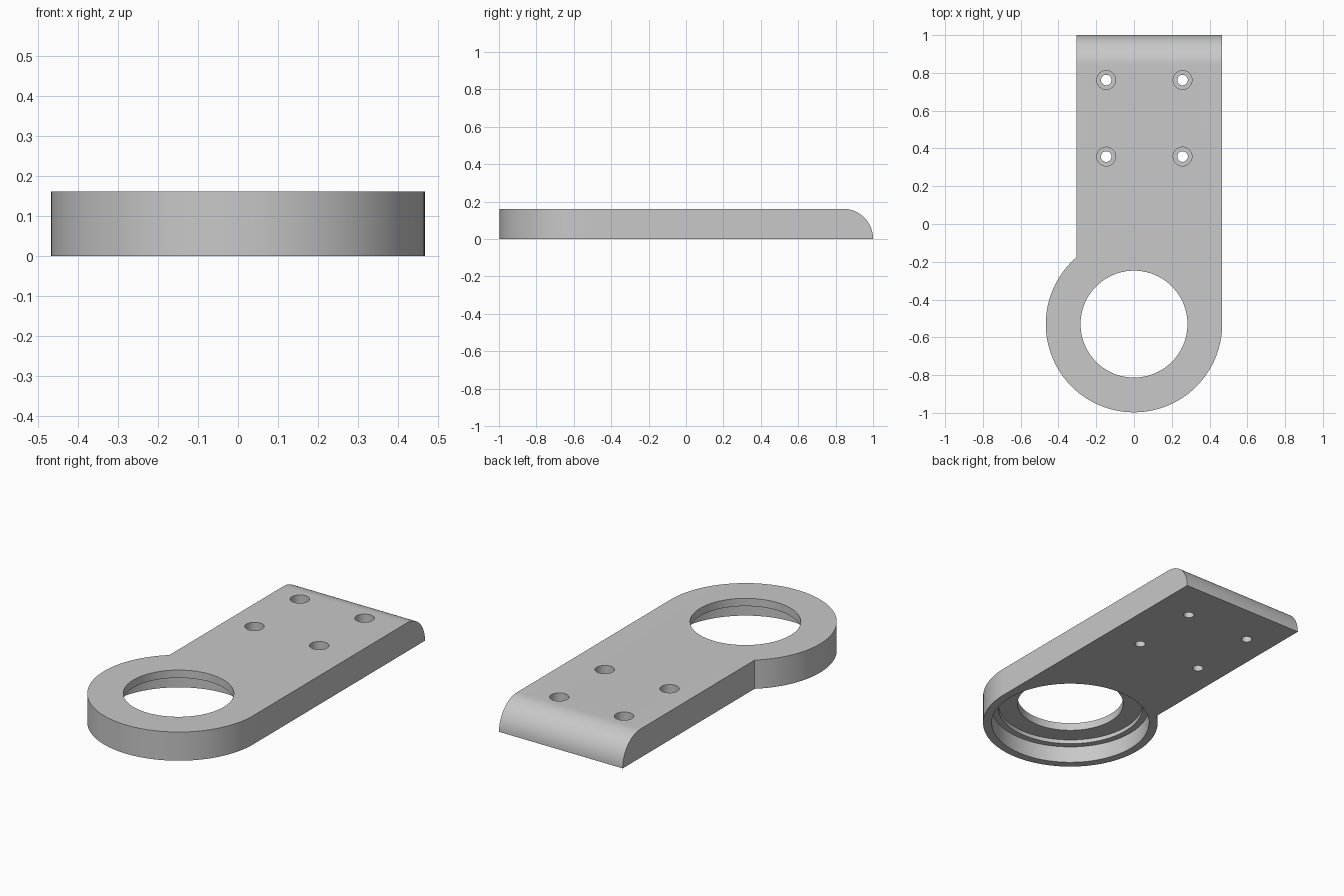
import bpy
import bmesh
from math import sin, cos, pi, acos

THICK = 0.162
RING_Y, RING_R = -0.53, 0.467
LEFT_X = -0.305

cube = bpy.data.objects.get("Cube")
if cube:
    bpy.data.objects.remove(cube, do_unlink=True)

grey = bpy.data.materials.new("plain grey")
grey.use_nodes = True
grey.diffuse_color = (0.58, 0.58, 0.58, 1)
grey.node_tree.nodes["Principled BSDF"].inputs["Base Color"].default_value = grey.diffuse_color


def make_object(name, bm):
    bmesh.ops.recalc_face_normals(bm, faces=bm.faces)
    mesh = bpy.data.meshes.new(name)
    bm.to_mesh(mesh)
    bm.free()
    mesh.materials.append(grey)
    obj = bpy.data.objects.new(name, mesh)
    bpy.context.collection.objects.link(obj)
    return obj


def stepped_cutter(name, x, y, profile, sides):
    """Round cutter from (radius, height) pairs, closed at both ends."""
    bm = bmesh.new()
    rings = [[bm.verts.new((x + r * cos(2 * pi * i / sides),
                            y + r * sin(2 * pi * i / sides), z))
              for i in range(sides)] for r, z in profile]
    for low, high in zip(rings, rings[1:]):
        for i in range(sides):
            j = (i + 1) % sides
            bm.faces.new((low[i], low[j], high[j], high[i]))
    bm.faces.new(rings[0])
    bm.faces.new(rings[-1])
    obj = make_object(name, bm)
    obj.hide_render = True
    return obj


# Plate outline: arm with a round ring end
start, end = 0.0, -2 * pi + acos(LEFT_X / RING_R)
steps = 80
outline = [(RING_R * cos(start + (end - start) * i / steps),
            RING_Y + RING_R * sin(start + (end - start) * i / steps))
           for i in range(steps + 1)]
outline += [(LEFT_X, 1.0), (RING_R, 1.0)]

bm = bmesh.new()
base = bm.faces.new([bm.verts.new((x, y, 0)) for x, y in outline])
extruded = bmesh.ops.extrude_face_region(bm, geom=[base])["geom"]
bmesh.ops.translate(bm, vec=(0, 0, THICK),
                    verts=[v for v in extruded if isinstance(v, bmesh.types.BMVert)])
bmesh.ops.recalc_face_normals(bm, faces=bm.faces)

# Rounded upper edge at the back end of the arm
back_edge = [e for e in bm.edges
             if all(v.co.y > 0.99 and v.co.z > THICK / 2 for v in e.verts)]
bmesh.ops.bevel(bm, geom=back_edge, offset=THICK - 0.002, offset_type='OFFSET',
                segments=20, profile=0.5, affect='EDGES')
plate = make_object("mounting_plate", bm)

# Stepped bore, opening wider underneath
cutters = [stepped_cutter("ring_bore_cutter", 0, RING_Y,
                          [(0.421, -0.1), (0.421, 0.095), (0.386, 0.095),
                           (0.386, 0.118), (0.283, 0.118), (0.283, 0.3)], 96)]

# Counterbored screw holes
for x in (-0.147, 0.257):
    for y in (0.357, 0.762):
        cutters.append(stepped_cutter("screw_hole_cutter", x, y,
                                      [(0.028, -0.1), (0.028, 0.08),
                                       (0.05, 0.08), (0.05, 0.3)], 32))

for cutter in cutters:
    cut = plate.modifiers.new(cutter.name, 'BOOLEAN')
    cut.operation = 'DIFFERENCE'
    cut.solver = 'EXACT'
    cut.object = cutter

# Bake the cuts, then drop the cutters
graph = bpy.context.evaluated_depsgraph_get()
cut_mesh = bpy.data.meshes.new_from_object(plate.evaluated_get(graph))
plate.modifiers.clear()
plate.data = cut_mesh
plate.data.name = "mounting_plate"
for cutter in cutters:
    bpy.data.objects.remove(cutter, do_unlink=True)

# Smooth curved walls, keep edges sharp
bpy.ops.object.select_all(action='DESELECT')
plate.select_set(True)
bpy.context.view_layer.objects.active = plate
bpy.ops.object.shade_smooth_by_angle(angle=pi / 6)
